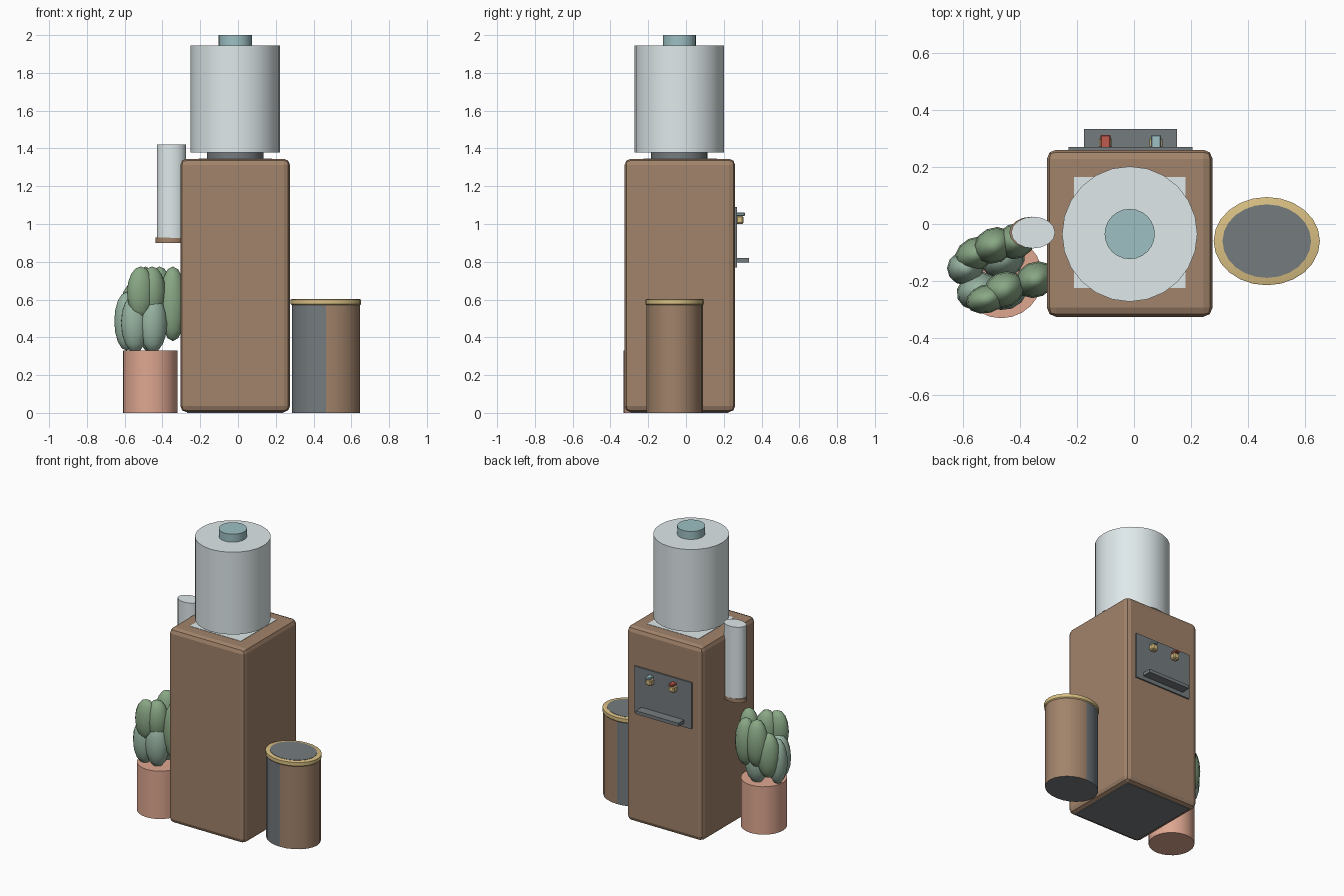
import bpy, bmesh, math
from mathutils import Matrix, Vector

if "Cube" in bpy.data.objects:
    bpy.data.objects.remove(bpy.data.objects["Cube"])


def mat(name, r, g, b):
    m = bpy.data.materials.new(name)
    m.diffuse_color = (*[(c / 255) ** 2.2 for c in (r, g, b)], 1)
    m.use_nodes = True
    m.node_tree.nodes["Principled BSDF"].inputs["Base Color"].default_value = m.diffuse_color
    return m


WOOD = mat("brown", 160, 130, 106)
CLEAR = mat("pale_blue", 222, 232, 234)
TEAL = mat("teal", 156, 190, 194)
GREY = mat("slate", 116, 122, 126)
GOLD = mat("gold", 216, 190, 130)
RED = mat("red", 190, 90, 80)
CLAY = mat("clay", 222, 166, 144)
LEAF = mat("leaf", 136, 166, 132)
BLUELEAF = mat("blue_leaf", 150, 178, 160)


def finish(name, bm, *mats, angle=35):
    me = bpy.data.meshes.new(name)
    bmesh.ops.recalc_face_normals(bm, faces=bm.faces)
    bm.to_mesh(me)
    bm.free()
    ob = bpy.data.objects.new(name, me)
    bpy.context.collection.objects.link(ob)
    for m in mats:
        me.materials.append(m)
    if angle:
        bpy.ops.object.select_all(action='DESELECT')
        ob.select_set(True)
        bpy.context.view_layer.objects.active = ob
        bpy.ops.object.shade_smooth_by_angle(angle=math.radians(angle))
    return ob


def box(name, lo, hi, m, bevel=0, segs=2):
    lo, hi = Vector(lo), Vector(hi)
    bm = bmesh.new()
    bmesh.ops.create_cube(bm, size=1, matrix=Matrix.Translation((lo + hi) / 2) @ Matrix.Diagonal((*(hi - lo), 1)))
    if bevel:
        bmesh.ops.bevel(bm, geom=bm.edges[:], offset=bevel, segments=segs, profile=0.5, affect='EDGES')
    return finish(name, bm, m, angle=0)


def lathe(name, centre, profile, *mats, aspect=1.0, sides=24):
    """Stack of rings (radius, z), capped at both ends; aspect squashes y."""
    bm = bmesh.new()
    rings = []
    for r, z in profile:
        rings.append([bm.verts.new((centre[0] + r * math.cos(2 * math.pi * i / sides),
                                    centre[1] + r * aspect * math.sin(2 * math.pi * i / sides), z))
                      for i in range(sides)])
    for a, b in zip(rings, rings[1:]):
        for i in range(sides):
            j = (i + 1) % sides
            bm.faces.new((a[i], a[j], b[j], b[i]))
    bm.faces.new(rings[0][::-1])
    bm.faces.new(rings[-1])
    return finish(name, bm, *mats)


# Cabinet with its top and bottom plates
box("cabinet", (-0.305, -0.325, 0.004), (0.275, 0.26, 1.345), WOOD, 0.032)
box("top_plate", (-0.21, -0.225, 1.33), (0.18, 0.165, 1.347), CLEAR)
box("base_plate", (-0.27, -0.29, 0), (0.24, 0.225, 0.02), GREY)

# Water bottle
BC = (-0.015, -0.035)
lathe("bottle_collar", BC, [(0.15, 1.335), (0.15, 1.385)], GREY)
lathe("water_bottle", BC, [(0.237, 1.378), (0.237, 1.945)], CLEAR)
lathe("bottle_cap", BC, [(0.088, 1.93), (0.088, 2.0)], TEAL)

# Tap panel and drip tray on the rear side
box("tap_panel", (-0.23, 0.25, 0.77), (0.205, 0.27, 1.09), GREY)
box("drip_tray", (-0.175, 0.265, 0.797), (0.15, 0.333, 0.82), GREY)
for side, x, m in (("hot", -0.10, RED), ("cold", 0.077, TEAL)):
    box(side + "_tap", (x - 0.022, 0.265, 1.0), (x + 0.022, 0.304, 1.043), GOLD, 0.007, 1)
    box(side + "_lever", (x - 0.018, 0.265, 1.043), (x + 0.018, 0.312, 1.06), m, 0.004, 1)

# Cup dispenser tube
lathe("cup_tube", (-0.353, -0.03), [(0.077, 0.925), (0.077, 1.42)], CLEAR, aspect=0.72, sides=16)
lathe("cup_ring", (-0.36, -0.03), [(0.077, 0.90), (0.077, 0.928)], WOOD, aspect=0.72, sides=16)

# Oval waste bin, slate on the cabinet side and brown on the outside
can = lathe("waste_bin", (0.465, -0.06), [(0.18, 0), (0.18, 0.578)], WOOD, GREY, aspect=0.83)
for p in can.data.polygons:
    p.material_index = int(p.center.x < 0.475)
lathe("bin_rim", (0.465, -0.06), [(0.18, 0.57), (0.186, 0.576), (0.186, 0.6), (0.18, 0.602)],
      GOLD, aspect=0.83)
lathe("bin_lid", (0.465, -0.06), [(0.155, 0.59), (0.155, 0.604)], GREY, aspect=0.83)

# Plant pot
lathe("plant_pot", (-0.465, -0.185), [(0.145, 0), (0.145, 0.33)], CLAY)

# Plump leaves: x, y, bottom z, top z, half length, half width, yaw in degrees
LEAVES = [
    ("front_leaf", LEAF, [(-0.515, -0.262, .50, .775, .075, .050, 15),
                          (-0.455, -0.230, .50, .775, .075, .062, 25),
                          (-0.345, -0.195, .38, .775, .075, .062, 25)]),
    ("back_leaf", LEAF, [(-0.555, -0.105, .38, .69, .075, .058, 25),
                         (-0.49, -0.075, .45, .775, .075, .062, 25),
                         (-0.415, -0.06, .45, .775, .070, .062, 25)]),
    ("low_leaf", BLUELEAF, [(-0.59, -0.155, .33, .64, .065, .060, 0),
                            (-0.545, -0.235, .32, .63, .078, .065, 20),
                            (-0.45, -0.235, .32, .63, .078, .065, 20),
                            (-0.46, -0.12, .32, .60, .080, .070, 20)]),
]
for name, m, items in LEAVES:
    for k, (x, y, z0, z1, a, b, yaw) in enumerate(items, 1):
        bm = bmesh.new()
        bmesh.ops.create_uvsphere(bm, u_segments=12, v_segments=8, radius=1,
                                  matrix=Matrix.Translation((x, y, (z0 + z1) / 2))
                                  @ Matrix.Rotation(math.radians(yaw), 4, 'Z')
                                  @ Matrix.Diagonal((a, b, (z1 - z0) / 2, 1)))
        finish(f"{name}_{k}", bm, m, angle=60)
